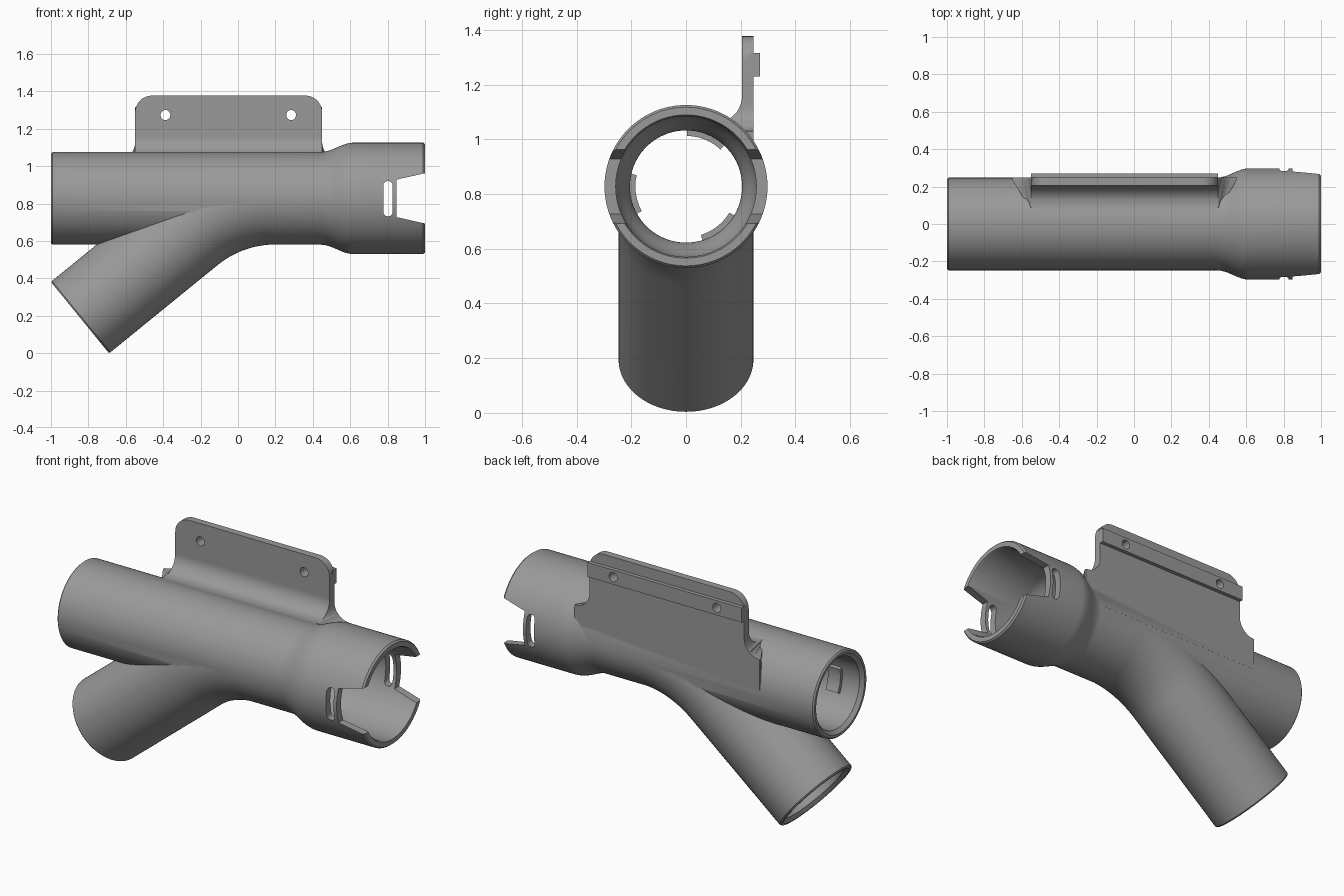
import bpy, bmesh, math
from mathutils import Vector

if "Cube" in bpy.data.objects:
    bpy.data.objects.remove(bpy.data.objects["Cube"])

AXIS_Z = 0.8275      # height of the main pipe axis
R, BORE = 0.2475, 0.205
SEG = 96

grey = bpy.data.materials.new("matte_grey")
grey.use_nodes = True
grey.diffuse_color = (0.32, 0.32, 0.32, 1)
grey.node_tree.nodes["Principled BSDF"].inputs["Base Color"].default_value = grey.diffuse_color


def loft(name, rings):
    """Closed solid skinned through equal-length rings of points."""
    bm = bmesh.new()
    loops = [[bm.verts.new(p) for p in pts] for pts in rings]
    n = len(loops[0])
    for a, b in zip(loops, loops[1:]):
        for i in range(n):
            j = (i + 1) % n
            bm.faces.new((a[i], a[j], b[j], b[i]))
    bm.faces.new(loops[0][::-1])
    bm.faces.new(loops[-1])
    bmesh.ops.recalc_face_normals(bm, faces=bm.faces)
    mesh = bpy.data.meshes.new(name)
    bm.to_mesh(mesh)
    bm.free()
    mesh.materials.append(grey)
    obj = bpy.data.objects.new(name, mesh)
    bpy.context.collection.objects.link(obj)
    return obj


def ring(x, z, r, slope=0.0):
    """Circle around a pipe axis tilted by slope in the xz plane."""
    up = Vector((-math.sin(slope), 0, math.cos(slope)))
    side = Vector((0, 1, 0))
    c = Vector((x, 0, z))
    angles = [2 * math.pi * i / SEG for i in range(SEG)]
    return [c + side * r * math.cos(a) + up * r * math.sin(a) for a in angles]


def lathe(name, profile):
    return loft(name, [ring(x, AXIS_Z, r) for x, r in profile])


def prism_y(name, outline, y0, y1):
    return loft(name, [[(x, y, z) for x, z in outline] for y in (y0, y1)])


def boolean(target, other, operation):
    mod = target.modifiers.new(operation, 'BOOLEAN')
    mod.operation, mod.object, mod.solver = operation, other, 'EXACT'
    bpy.context.view_layer.objects.active = target
    bpy.ops.object.modifier_apply(modifier=mod.name)
    bpy.data.objects.remove(other)


def ease(x0, r0, x1, r1, n=12):
    """Smooth S-shaped change of radius."""
    return [(x0 + (x1 - x0) * i / n,
             r0 + (r1 - r0) * (1 - math.cos(math.pi * i / n)) / 2) for i in range(n + 1)]


# Main pipe with a wider socket at one end
body = lathe("pipe_body", [(-1, R - 0.008), (-0.992, R)] + ease(0.44, R, 0.62, 0.298)
             + [(0.99, 0.298), (1, 0.29)])
main_bore = lathe("main_bore", [(-1.02, 0.225), (-1, 0.225), (-0.98, BORE)]
                  + ease(0.46, BORE, 0.62, 0.257) + [(0.99, 0.257), (1, 0.262), (1.02, 0.262)])

# Branch pipe: an arc leaving the main axis, then a straight run
TILT = math.atan2(0.31, 0.38)
BEND, START = 0.735, 0.2
END = Vector((-0.845, 0.19))


def branch_rings(r, tail):
    rings = []
    for i in range(25):
        a = TILT * i / 24
        rings.append(ring(START - BEND * math.sin(a),
                          AXIS_Z - BEND * (1 - math.cos(a)), r, a))
    for back, radius in tail:
        rings.append(ring(END.x + back * math.cos(TILT), END.y + back * math.sin(TILT),
                          radius, TILT))
    return rings


branch = loft("branch", branch_rings(R - 0.001, [(0.008, R - 0.001), (0, R - 0.008)]))
branch_bore = loft("branch_bore", branch_rings(BORE - 0.001, [
    (0.02, BORE - 0.001), (0, 0.225), (-0.02, 0.225)]))

# Mounting plate, filleted into the pipe at its foot and rounded at its top corners
X0, X1, TOP, BACK, FRONT = -0.55, 0.45, 1.377, R, 0.205
FIL, CORNER = 0.1, 0.09


def plate_ring(z):
    grow, front = 0.0, FRONT
    if z < 1.13:
        d = min(1.13 - z, FIL)
        grow = FIL - math.sqrt(FIL ** 2 - d ** 2)
    if z < 1.06 + 1e-6:
        front = 0.074
    elif z < 1.16:
        front = FRONT - FIL + math.sqrt(FIL ** 2 - (1.16 - z) ** 2)
    if z > TOP - CORNER:
        d = z - (TOP - CORNER)
        grow = math.sqrt(max(CORNER ** 2 - d ** 2, 0)) - CORNER
    inner = min(grow, 0)
    return [(X0 - grow, BACK, z), (X0 - grow, 0.235, z), (X0 - inner, front, z),
            (X1 + inner, front, z), (X1 + grow, 0.235, z), (X1 + grow, BACK, z)]


levels = [0.84, 0.95] + [1.02 + 0.005 * i for i in range(30)]
levels += [TOP - CORNER + CORNER * math.sin(math.pi / 2 * i / 10) for i in range(11)]
plate = loft("mounting_plate", [plate_ring(z) for z in levels])
rib = prism_y("plate_rib", [(X0, 1.23), (X1, 1.23), (X1, 1.315), (X0, 1.315)], 0.23, 0.27)

for part in (branch, plate, rib):
    boolean(body, part, 'UNION')
for cutter in (main_bore, branch_bore):
    boolean(body, cutter, 'DIFFERENCE')


def slot(x, z, half_w, straight, n=10):
    """Upright slot outline with round ends."""
    pts = []
    for sign in (1, -1):
        for i in range(n + 1):
            a = math.pi * i / n
            pts.append((x + sign * half_w * math.cos(a),
                        z + sign * (straight + half_w * math.sin(a))))
    return pts


# Screw holes, then latch slots and open notches through both socket walls
for x in (-0.388, 0.284):
    boolean(body, prism_y("screw_hole", slot(x, 1.273, 0.026, 0.001), 0.1, 0.4), 'DIFFERENCE')
boolean(body, prism_y("latch_slot", slot(0.802, 0.826, 0.025, 0.07), -0.5, 0.5), 'DIFFERENCE')
notch = [(0.847, AXIS_Z - 0.1), (1.02, AXIS_Z - 0.139),
         (1.02, AXIS_Z + 0.139), (0.847, AXIS_Z + 0.1)]
boolean(body, prism_y("end_notch", notch, -0.5, 0.5), 'DIFFERENCE')

# Three stop tabs inside the plain end
parts = [body]
for k in range(3):
    mid = 68 + 120 * k
    angles = [math.radians(mid - 21 + 42 * i / 12) for i in range(13)]
    outline = [(0.185, a) for a in angles] + [(0.22, a) for a in reversed(angles)]
    parts.append(loft(f"stop_tab_{k + 1}", [
        [(x, r * math.cos(a), AXIS_Z + r * math.sin(a)) for r, a in outline]
        for x in (-0.87, -0.79)]))

# Smooth shading with crisp edges
bpy.context.view_layer.update()
bpy.ops.object.select_all(action='DESELECT')
for obj in parts:
    obj.select_set(True)
bpy.context.view_layer.objects.active = body
bpy.ops.object.shade_smooth_by_angle(angle=math.radians(30))
